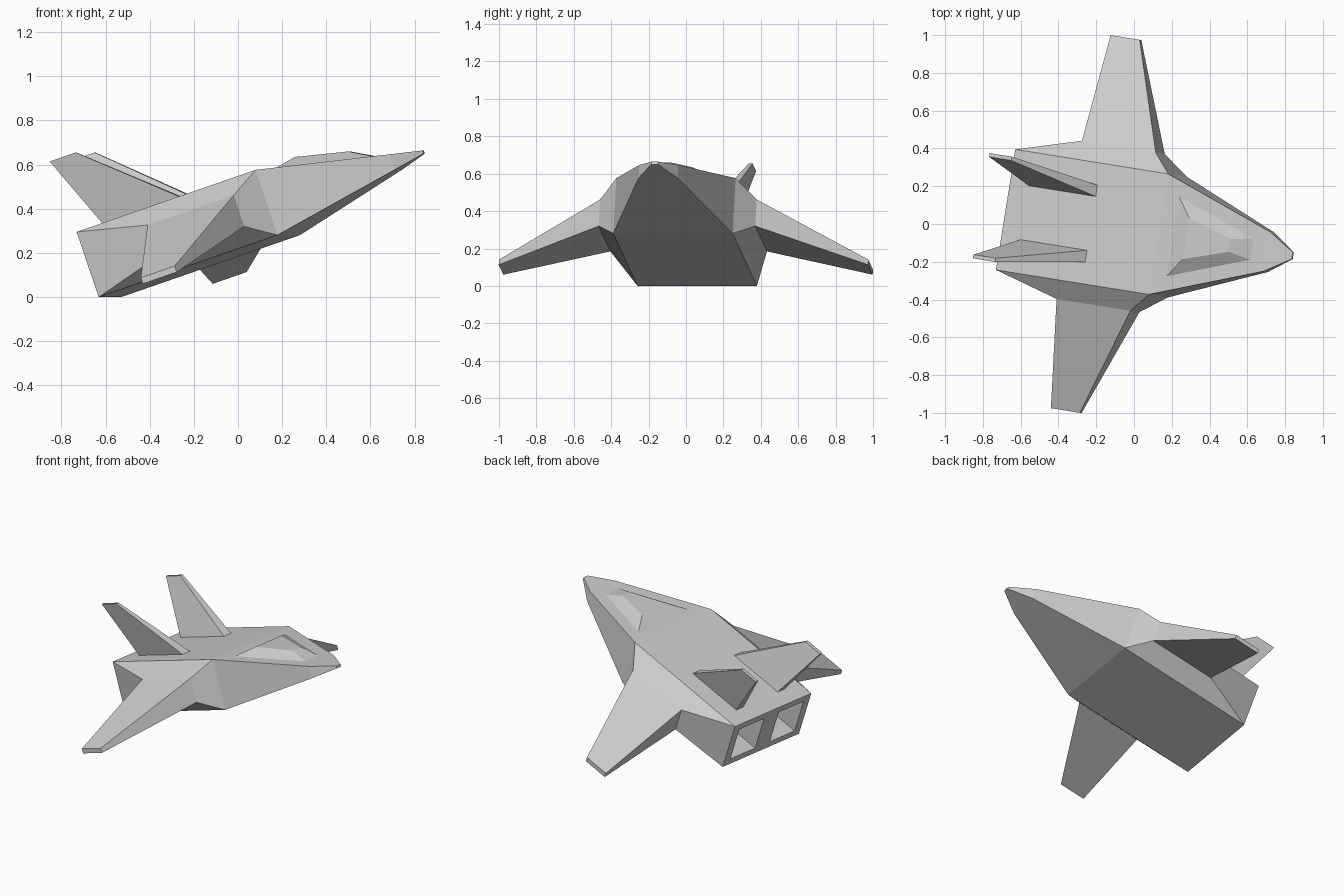
import bpy, bmesh, math
from mathutils import Matrix

if "Cube" in bpy.data.objects:
    bpy.data.objects.remove(bpy.data.objects["Cube"])

# Craft frame: x forward, y left, z up; then pitched up and yawed onto the stand plane
POSE = (Matrix.Translation((-0.58, 0.06, 0))
        @ Matrix.Rotation(math.radians(-9.1), 4, 'Z')
        @ Matrix.Rotation(math.radians(-18.9), 4, 'Y'))


def loft(name, rings, mirror=False, cap_start=True):
    """Join successive four-point rings with flat quads and cap the ends."""
    bm = bmesh.new()
    loops = [[bm.verts.new(p) for p in ring] for ring in rings]
    for r0, r1 in zip(loops, loops[1:]):
        for i in range(4):
            j = (i + 1) % 4
            bm.faces.new((r0[i], r0[j], r1[j], r1[i]))
    if cap_start:
        bm.faces.new(loops[0][::-1])
    bm.faces.new(loops[-1])
    bmesh.ops.recalc_face_normals(bm, faces=bm.faces)
    mesh = bpy.data.meshes.new(name)
    bm.to_mesh(mesh)
    bm.free()
    obj = bpy.data.objects.new(name, mesh)
    bpy.context.collection.objects.link(obj)
    obj.matrix_world = POSE
    if mirror:
        mod = obj.modifiers.new("mirror", 'MIRROR')
        mod.use_axis = (False, True, False)
        mod.use_mirror_merge = False
    return obj


def across(x, half, z0, z1):
    """Rectangle facing forward."""
    return [(x, -half, z0), (x, half, z0), (x, half, z1), (x, -half, z1)]


def sideways(y, x0, x1, z0, z1):
    """Rectangle facing sideways."""
    return [(x0, y, z0), (x1, y, z0), (x1, y, z1), (x0, y, z1)]


def level(z, x0, x1, back, front):
    """Quad at one height; back and front are (inner, outer) y pairs."""
    return [(x0, back[0], z), (x1, front[0], z), (x1, front[1], z), (x0, back[1], z)]


# Box hull tapering to the nose
hull = loft("hull", [across(0, 0.323, 0, 0.312),
                     across(0.867, 0.323, 0, 0.312),
                     across(1.438, 0.106, 0.117, 0.191),
                     across(1.574, 0.018, 0.148, 0.163)])

# Twin rear exhaust recesses
cutter = loft("exhaust_cutter", [sideways(0.062, -0.1, 0.2, 0.042, 0.27),
                                 sideways(0.272, -0.1, 0.2, 0.042, 0.27)], mirror=True)
cutter.hide_render = True
cutter.hide_set(True)
cut = hull.modifiers.new("exhausts", 'BOOLEAN')
cut.object = cutter
cut.operation = 'DIFFERENCE'
cut.solver = 'EXACT'

# Side fairings running out into the drooping wings
loft("wing", [sideways(0.323, 0, 0.867, 0, 0.312),
              sideways(0.424, 0.333, 0.751, 0.081, 0.231),
              sideways(1.0, 0.314, 0.478, -0.044, -0.015)],
     mirror=True, cap_start=False)

# Outward-leaning tail fins
loft("tail_fin", [level(0.308, 0.11, 0.49, (0.143, 0.205), (0.143, 0.205)),
                  level(0.656, -0.02, 0.106, (0.262, 0.282), (0.262, 0.282))], mirror=True)

# Faceted canopy on the sloping nose deck
loft("canopy", [[(0.94, -0.217, 0.295), (1.364, -0.058, 0.205),
                 (1.364, 0.058, 0.205), (0.94, 0.217, 0.295)],
                [(1.024, -0.111, 0.32), (1.253, -0.034, 0.268),
                 (1.253, 0.034, 0.268), (1.024, 0.111, 0.32)]])
